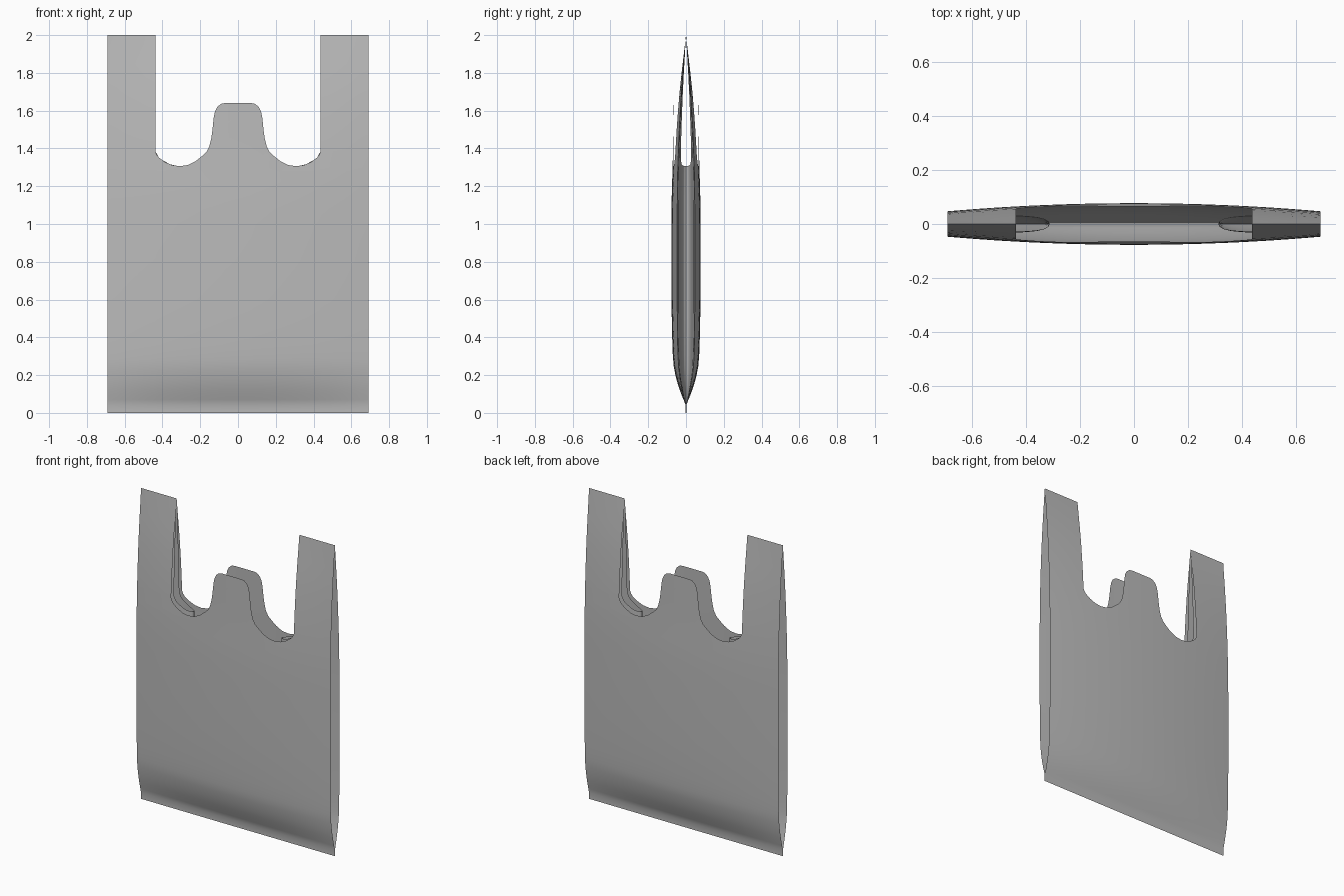
import bpy, bmesh, math
from mathutils import Vector

if "Cube" in bpy.data.objects:
    bpy.data.objects.remove(bpy.data.objects["Cube"])

HALF_W = 0.69      # half width of the bag
HANDLE_X = 0.437   # inner edge of the handles
FOLD_X = 0.312     # how far the side gussets fold inward
BASE_Z = 1.28      # everything below this is uncut film

plastic = bpy.data.materials.new("grey plastic film")
plastic.diffuse_color = (0.5, 0.5, 0.5, 1)
plastic.use_nodes = True
plastic.node_tree.nodes["Principled BSDF"].inputs["Base Color"].default_value = plastic.diffuse_color


def lerp_table(table, t):
    """Piecewise linear lookup in a list of (key, value)."""
    if t <= table[0][0]:
        return table[0][1]
    for (a, va), (b, vb) in zip(table, table[1:]):
        if t <= b:
            return va + (vb - va) * (t - a) / (b - a)
    return table[-1][1]


# Neckline of the cutout: centre tab, then scoop up to the handle
NECK = [(0, 1.64), (0.07, 1.64), (0.09, 1.636), (0.11, 1.62), (0.122, 1.595),
        (0.129, 1.56), (0.135, 1.50), (0.142, 1.45), (0.152, 1.41),
        (0.168, 1.38), (0.19, 1.36), (0.225, 1.332), (0.265, 1.312),
        (0.31, 1.306), (0.35, 1.312), (0.39, 1.33), (0.42, 1.353),
        (0.432, 1.37), (HANDLE_X, 1.385)]
# How far the bag is puffed open at each height
PUFF = [(0, 0.02), (0.04, 0.02), (0.07, 0.17), (0.10, 0.33), (0.15, 0.56),
        (0.20, 0.73), (0.25, 0.85), (0.31, 0.91), (0.42, 0.96), (0.6, 1.0),
        (1.0, 1.0), (1.15, 0.98), (1.28, 0.93)]
HANDLE_PUFF = PUFF + [(1.4, 0.85), (1.5, 0.76), (1.6, 0.65), (1.7, 0.52),
                      (1.8, 0.36), (1.9, 0.18), (2.0, 0.0)]
TAB_PUFF = PUFF + [(1.4, 0.89), (1.64, 0.84)]
# Half opening of the folded gusset from its crease to the bag edge
GUSSET = [(FOLD_X, 0), (0.315, 0.008), (0.322, 0.014), (0.335, 0.020),
          (0.36, 0.026), (0.40, 0.030), (0.5, 0.035), (0.6, 0.040),
          (HALF_W, 0.047)]


def panel_depth(x, z):
    bulge = 0.077 - 0.03 * (x / HALF_W) ** 2
    t = min(max((abs(x) - 0.2) / 0.2, 0), 1)
    return bulge * ((1 - t) * lerp_table(TAB_PUFF, z) + t * lerp_table(HANDLE_PUFF, z))


def gusset_depth(x, z):
    return lerp_table(GUSSET, abs(x)) * lerp_table(HANDLE_PUFF, z)


BODY_ROWS = [0, 0.04, 0.07, 0.10, 0.125, 0.15, 0.175, 0.20, 0.225, 0.25, 0.28,
             0.31, 0.36, 0.42, 0.5, 0.6, 0.8, 1.0, 1.08, 1.15, 1.22, BASE_Z]
HANDLE_ROWS = [1.4 + 0.05 * i for i in range(13)]


def column(x, handle):
    """Heights of one column of film, ending at the neckline or handle top."""
    top = NECK[-1][1] if handle else lerp_table(NECK, abs(x))
    rows = BODY_ROWS + [BASE_Z + (top - BASE_Z) * i / 6 for i in range(1, 7)]
    return rows + HANDLE_ROWS if handle else rows


def add_sheet(bm, xs, handle, depth, side, flip):
    grid = [[bm.verts.new((x, side * depth(x, z), z)) for z in column(x, handle)]
            for x in xs]
    for a, b in zip(grid, grid[1:]):
        for i in range(len(a) - 1):
            f = (a[i], b[i], b[i + 1], a[i + 1])
            bm.faces.new(f[::-1] if flip else f)


def finish(name, bm):
    bmesh.ops.remove_doubles(bm, verts=bm.verts[:], dist=0.0002)
    me = bpy.data.meshes.new(name)
    bm.to_mesh(me)
    bm.free()
    me.materials.append(plastic)
    ob = bpy.data.objects.new(name, me)
    bpy.context.collection.objects.link(ob)
    bpy.ops.object.select_all(action='DESELECT')
    ob.select_set(True)
    bpy.context.view_layer.objects.active = ob
    bpy.ops.object.shade_smooth_by_angle(angle=math.radians(35))
    return ob


half = [p[0] for p in NECK]
middle = [-x for x in reversed(half[1:])] + half
strap = [HANDLE_X + (HALF_W - HANDLE_X) * i / 6 for i in range(7)]
crease = [g[0] for g in GUSSET if g[0] < HANDLE_X] + [0.42, HANDLE_X]

# Front and back panels with handles and centre tab
for name, side in (("front_panel", -1), ("back_panel", 1)):
    bm = bmesh.new()
    add_sheet(bm, middle, False, panel_depth, side, side > 0)
    add_sheet(bm, strap, True, panel_depth, side, side > 0)
    add_sheet(bm, [-x for x in reversed(strap)], True, panel_depth, side, side > 0)
    finish(name, bm)

# Side gussets folded inward between the panels
for name, sx in (("left_gusset", -1), ("right_gusset", 1)):
    bm = bmesh.new()
    for side in (-1, 1):
        flip = (side * sx) < 0
        add_sheet(bm, [sx * x for x in crease], False, gusset_depth, side, flip)
        add_sheet(bm, [sx * x for x in strap], True, gusset_depth, side, flip)
    finish(name, bm)

# Short slanted hanging creases on the tabs
for name, side in (("front_tab_creases", -1), ("back_tab_creases", 1)):
    bm = bmesh.new()
    for sx in (-1, 1):
        ends = [(0.022, 1.557), (0.068, 1.527)]
        pts = [(sx * x, side * (panel_depth(x, z + dz) + 0.001), z + dz)
               for dz in (0, 0.003) for x, z in ends]
        v = [bm.verts.new(p) for p in pts]
        f = (v[0], v[1], v[3], v[2])
        bm.faces.new(f if sx * side < 0 else f[::-1])
    finish(name, bm)
